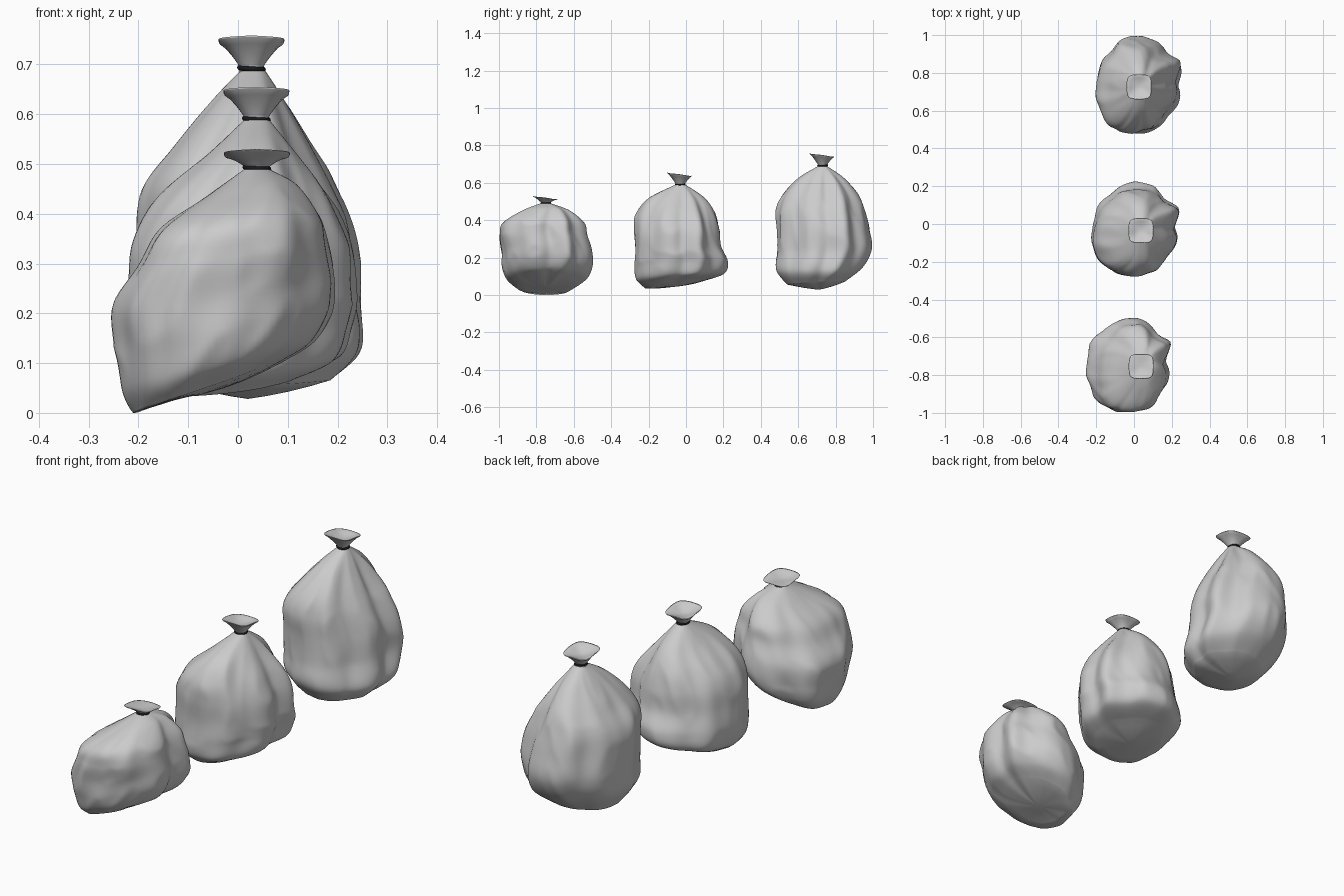
import bpy, bmesh, math
from mathutils import Vector, noise

if "Cube" in bpy.data.objects:
    bpy.data.objects.remove(bpy.data.objects["Cube"])

SEG, SUB = 112, 7

black = bpy.data.materials.new("tie_black")
black.diffuse_color = (0.01, 0.01, 0.01, 1)
black.use_nodes = True
black.node_tree.nodes["Principled BSDF"].inputs["Base Color"].default_value = black.diffuse_color


def spline(rows, i, t):
    """Catmull-Rom blend of profile rows."""
    p = [rows[max(0, min(len(rows) - 1, i + k))] for k in (-1, 0, 1, 2)]
    return [0.5 * (2 * b + (c - a) * t + (2 * a - 5 * b + 4 * c - d) * t * t
                   + (3 * b - a - 3 * c + d) * t ** 3) for a, b, c, d in zip(*p)]


def squircle(a, n):
    c, s = math.cos(a), math.sin(a)
    r = (abs(c) ** n + abs(s) ** n) ** (-1 / n)
    return c * r, s * r


def loft(name, rings, end):
    """Skin closed rings of points, with a pole at the end."""
    bm = bmesh.new()
    loops = [[bm.verts.new(p) for p in ring] for ring in rings]
    n = len(loops[0])
    for a, b in zip(loops, loops[1:]):
        for j in range(n):
            k = (j + 1) % n
            bm.faces.new((a[j], a[k], b[k], b[j]))
    v = bm.verts.new(end)
    for j in range(n):
        bm.faces.new((loops[-1][j], v, loops[-1][(j + 1) % n]))
    bmesh.ops.recalc_face_normals(bm, faces=bm.faces)
    me = bpy.data.meshes.new(name)
    bm.to_mesh(me)
    bm.free()
    ob = bpy.data.objects.new(name, me)
    bpy.context.collection.objects.link(ob)
    for f in me.polygons:
        f.use_smooth = True
    return ob


# Vertical folds: angle (deg), width (deg), height, slant (deg top to bottom)
FOLDS = [(27, 8, 0.022, 14), (6, 9, -0.018, 10), (48, 12, -0.017, 8),
         (78, 12, 0.005, -10), (130, 16, -0.018, 15), (162, 12, -0.008, -14),
         (194, 9, 0.008, 10), (228, 24, 0.010, 0), (240, 6, -0.008, 16),
         (285, 10, -0.004, -24), (318, 17, -0.020, 6)]


def fold_offset(a, t, extra):
    deg, total = math.degrees(a), 0
    for ang, w, h, slant in FOLDS + extra:
        d = (deg - ang - slant * (0.5 - t) + 180) % 360 - 180
        total += h * math.exp(-(d / w) ** 2)
    return total


def bag_body(name, rows, bottom, tilt, seed, extra):
    """rows: left x, left z, right x, right z, front y, back y."""
    rings = []
    for i in range(len(rows) - 1):
        for s in range(SUB + (i == len(rows) - 2)):
            t = (i + s / SUB) / (len(rows) - 1)
            xl, zl, xr, zr, yf, yb = spline(rows, i, s / SUB)
            u = min(1, t * 2.8)
            fade = u * u * (3 - 2 * u) * (0.45 + 0.55 * min(1, (1 - t) * 3.5))
            ring = []
            for j in range(SEG):
                a = 2 * math.pi * j / SEG
                cx, sy = squircle(a, 2.2)
                d = Vector((math.cos(a), math.sin(a), 0))
                p = Vector(((xl + xr) / 2 + cx * (xr - xl) / 2,
                            (yf + yb) / 2 + sy * (yb - yf) / 2,
                            (zl + zr) / 2 + cx * (zr - zl) / 2 + tilt * sy * t * t))
                q = d * 1.5 + Vector((0, seed, t * 2.6 + d.x * 0.6))
                crumple = noise.noise(q) * 0.012
                crumple += (0.2 - abs(noise.noise(q * 1.4))) * 0.012
                ring.append(p + d * (fade * (fold_offset(a, t, extra) + crumple)))
            rings.append(ring)
    # rounded bottom cap
    pole, last = Vector(bottom), rings[-1]
    for k in (0.75, 0.5, 0.25):
        rings.append([pole.lerp(p, k) - Vector((0, 0, (p.z - pole.z) * k * (1 - k) * 0.4))
                      for p in last])
    loft(name, rings, pole)


def bag_top(name, x, y, z, h):
    """Flared squarish mouth with a dished inside, plus the tie."""
    prof = [(0.026, -0.012), (0.023, 0), (0.027, 0.15 * h), (0.039, 0.45 * h),
            (0.054, 0.78 * h), (0.065, 0.95 * h), (0.066, h), (0.062, h),
            (0.045, 0.82 * h), (0.022, 0.66 * h)]
    rings = []
    for r, dz in prof:
        k = max(0, (r - 0.023) / 0.043)
        ring = []
        for j in range(48):
            a = 2 * math.pi * j / 48
            u, v = squircle(a, 2 + 1.8 * k)
            ring.append((x + u * r, y + v * r - 0.004 * k,
                         z + dz - 0.009 * k * v + 0.001 * k * math.cos(4 * a)))
        rings.append(ring)
    loft(name + "_mouth", rings, (x, y, z + 0.6 * h))
    bpy.ops.mesh.primitive_torus_add(major_radius=0.0235, minor_radius=0.0055,
                                     major_segments=40, minor_segments=10,
                                     location=(x, y, z), rotation=(0.05, 0.08, 0))
    tie = bpy.context.object
    tie.name = name + "_tie"
    tie.data.materials.append(black)
    bpy.ops.object.shade_smooth()


# Squat bag at the front, slumped to the left
bag_body("squat_bag_body", [
    (.012, .489, .064, .489, -.78, -.72), (-.06, .437, .115, .46, -.88, -.62),
    (-.16, .365, .16, .405, -.982, -.55), (-.205, .29, .18, .34, -.995, -.53),
    (-.25, .205, .187, .27, -.985, -.505), (-.24, .12, .18, .2, -.98, -.502),
    (-.23, .045, .15, .145, -.955, -.53), (-.208, 0, .09, .105, -.9, -.59)],
    (-.07, -.75, .038), 0, 1.3, [(228, 18, .010, 0), (318, 17, .008, 0)])
bag_top("squat_bag", .038, -.75, .492, .028)

# Middle bag
bag_body("middle_bag_body", [
    (.012, .588, .064, .588, -.06, 0), (-.06, .52, .12, .515, -.2, .1),
    (-.15, .44, .18, .43, -.262, .155), (-.2, .36, .22, .34, -.275, .18),
    (-.218, .26, .232, .25, -.272, .19), (-.225, .16, .228, .18, -.275, .222),
    (-.21, .09, .2, .11, -.268, .2), (-.16, .044, .12, .075, -.22, .1)],
    (-.03, -.06, .044), .02, 4.1, [])
bag_top("middle_bag", .037, -.031, .59, .055)

# Tall bag at the back
bag_body("tall_bag_body", [
    (.005, .687, .055, .687, .703, .757), (-.05, .63, .1, .62, .6, .845),
    (-.13, .535, .155, .53, .515, .925), (-.19, .45, .195, .45, .485, .958),
    (-.2, .35, .23, .35, .489, .98), (-.195, .24, .24, .24, .49, .99),
    (-.185, .15, .246, .13, .487, .94), (-.12, .06, .19, .068, .545, .85)],
    (.02, .71, .028), .008, 7.7, [(318, 20, -.008, 0)])
bag_top("tall_bag", .027, .73, .692, .056)
